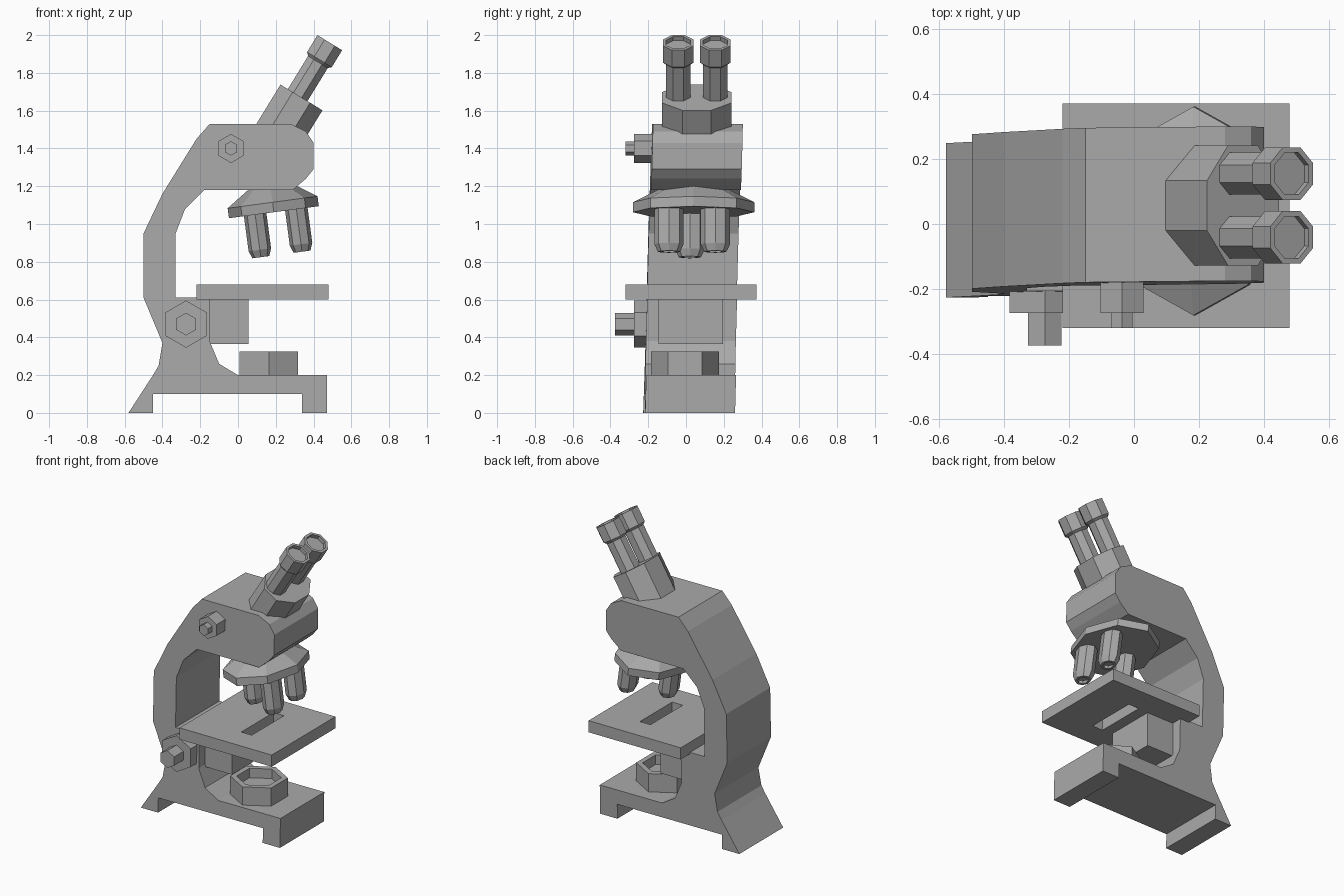
import bpy, bmesh
from math import radians, cos, sin, pi
from mathutils import Matrix, Vector

cube = bpy.data.objects.get("Cube")
if cube:
    bpy.data.objects.remove(cube, do_unlink=True)

grey = bpy.data.materials.new("plain grey")
grey.use_nodes = True
GREY = (0.4, 0.4, 0.4, 1)
grey.diffuse_color = GREY
grey.node_tree.nodes["Principled BSDF"].inputs["Base Color"].default_value = GREY


def finish(name, bm):
    bmesh.ops.recalc_face_normals(bm, faces=bm.faces)
    mesh = bpy.data.meshes.new(name)
    bm.to_mesh(mesh)
    bm.free()
    mesh.materials.append(grey)
    obj = bpy.data.objects.new(name, mesh)
    bpy.context.collection.objects.link(obj)
    return obj


def box(name, low, high):
    low, high = Vector(low), Vector(high)
    bm = bmesh.new()
    bmesh.ops.create_cube(bm, size=1)
    bmesh.ops.scale(bm, vec=high - low, verts=bm.verts)
    bmesh.ops.translate(bm, vec=(low + high) / 2, verts=bm.verts)
    return finish(name, bm)


def turned(name, frame, rings, sides, spin=0, stretch=1):
    """Stack polygon rings (radius, height) along the frame's z axis and cap both ends."""
    bm = bmesh.new()
    loops = []
    for radius, height in rings:
        angles = [radians(spin) + 2 * pi * i / sides for i in range(sides)]
        loops.append([bm.verts.new(frame @ Vector((radius * cos(a), stretch * radius * sin(a), height)))
                      for a in angles])
    for a, b in zip(loops, loops[1:]):
        for i in range(sides):
            j = (i + 1) % sides
            bm.faces.new((a[i], a[j], b[j], b[i]))
    bm.faces.new(loops[0])
    bm.faces.new(loops[-1])
    return finish(name, bm)


def tilted(origin, degrees, axis='Y'):
    return Matrix.Translation(origin) @ Matrix.Rotation(radians(degrees), 4, axis)


def slab(name, outline, half_width):
    """Extrude a side outline (x, z) across y, leaning slightly sideways with height."""
    bm = bmesh.new()
    face = bm.faces.new([bm.verts.new((x, -half_width, z)) for x, z in outline])
    new = bmesh.ops.extrude_face_region(bm, geom=[face])["geom"]
    bmesh.ops.translate(bm, vec=(0, 2 * half_width, 0),
                        verts=[v for v in new if isinstance(v, bmesh.types.BMVert)])
    for v in bm.verts:
        v.co.y += 0.017 + 0.028 * v.co.z + 0.01 * v.co.x
    return finish(name, bm)


# Base with two feet, and the curved arm, in one solid
slab("base_and_arm", [
    (-0.58, 0), (-0.45, 0), (-0.45, 0.1), (0.34, 0.1), (0.34, 0), (0.47, 0), (0.47, 0.2),
    (0, 0.2), (-0.1, 0.26), (-0.15, 0.38), (-0.15, 0.61), (-0.33, 0.61), (-0.33, 0.95),
    (-0.28, 1.08), (-0.18, 1.18), (0.29, 1.18), (0.36, 1.24), (0.4, 1.29), (0.4, 1.43),
    (0.36, 1.49), (0.28, 1.53), (-0.15, 1.53), (-0.22, 1.45), (-0.4, 1.16), (-0.5, 0.95),
    (-0.5, 0.61), (-0.4, 0.37), (-0.42, 0.25), (-0.45, 0.2)], 0.238)

# Stage with a slot cut through it, and its support block
stage = box("stage", (-0.22, -0.32, 0.6), (0.48, 0.372, 0.68))
cutter = box("slot_cutter", (0.13, -0.15, 0.5), (0.21, 0.2, 0.8))
cut = stage.modifiers.new("slot", 'BOOLEAN')
cut.operation, cut.object, cut.solver = 'DIFFERENCE', cutter, 'EXACT'
bpy.context.view_layer.objects.active = stage
bpy.ops.object.modifier_apply(modifier=cut.name)
bpy.data.objects.remove(cutter, do_unlink=True)
box("stage_support", (-0.16, -0.145, 0.365), (0.055, 0.197, 0.605))

# Hexagonal lamp cup on the base
turned("lamp_cup", Matrix.Translation((0.163, -0.005, 0.19)),
       [(0.18, 0), (0.18, 0.135), (0.14, 0.135), (0.14, 0.07)], 6, 90)

# Focus knobs on the right side
for name, spot, rings in (
        ("focus_knob", (-0.275, -0.15, 0.47), [(0.125, 0), (0.125, 0.125), (0.06, 0.125), (0.06, 0.225)]),
        ("head_knob", (-0.037, -0.13, 1.4), [(0.077, 0), (0.077, 0.145), (0.038, 0.145), (0.038, 0.19)])):
    turned(name, tilted(spot, 90, 'X'), rings, 6, 90)

# Tilted nosepiece with three objectives
nose = tilted((0.183, 0.04, 1.115), -7.6)
turned("nosepiece", nose, [(0.24, -0.053), (0.24, 0), (0.1, 0.095)], 8, 0, 1.34)
for name, x, y in (("rear_objective", -0.1, -0.02),
                   ("right_objective", 0.12, -0.13), ("left_objective", 0.12, 0.115)):
    turned(name, nose @ Matrix.Translation((x, y, 0)),
           [(0.06, -0.04), (0.06, -0.24), (0.045, -0.28), (0.03, -0.28), (0.03, -0.26)], 8, 0, 1.3)

# Leaning eyepiece head
turned("eyepiece_head", tilted((0.336, 0.057, 1.67), 31.5), [(0.141, -0.3), (0.141, 0)], 8, 22.5, 1.42)

# Pair of eyepieces with hollow caps
for name, side in (("right_eyepiece", -1), ("left_eyepiece", 1)):
    turned(name, tilted((0.486, 0.057 + side * 0.098, 1.96), 31.5),
           [(0.066, -0.4), (0.066, -0.12), (0.083, -0.105), (0.083, 0), (0.066, 0), (0.066, -0.025)],
           8, 22.5, 1.06)
